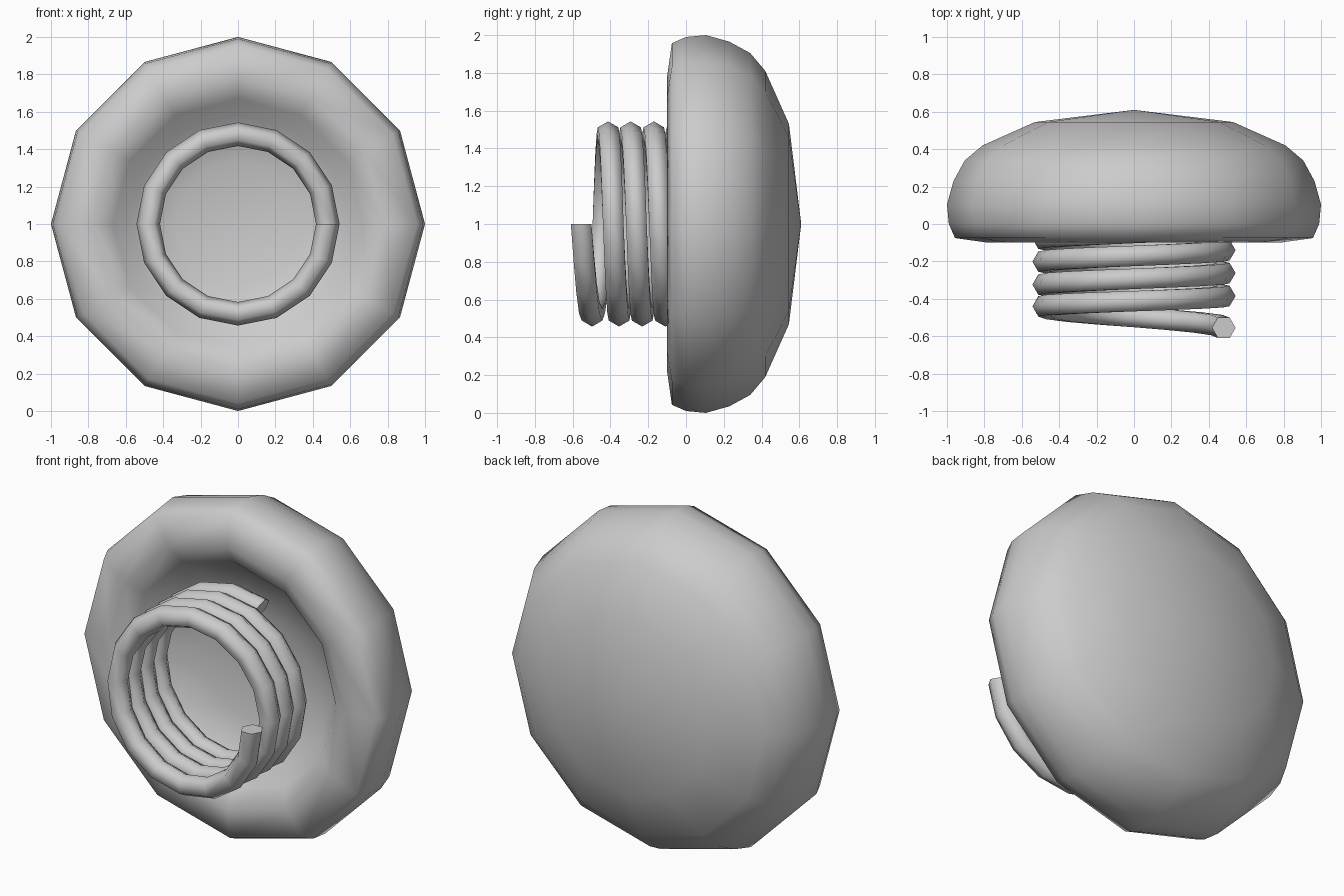
import bpy, bmesh
from math import cos, sin, pi, radians
from mathutils import Vector

if "Cube" in bpy.data.objects:
    bpy.data.objects.remove(bpy.data.objects["Cube"])


def finish(name, bm, angle):
    bmesh.ops.recalc_face_normals(bm, faces=bm.faces)
    mesh = bpy.data.meshes.new(name)
    bm.to_mesh(mesh)
    bm.free()
    ob = bpy.data.objects.new(name, mesh)
    bpy.context.collection.objects.link(ob)
    bpy.ops.object.select_all(action='DESELECT')
    ob.select_set(True)
    bpy.context.view_layer.objects.active = ob
    bpy.ops.object.shade_smooth_by_angle(angle=radians(angle))
    return ob


def bridge(bm, a, b):
    n = len(a)
    for i in range(n):
        bm.faces.new((a[i], a[(i + 1) % n], b[(i + 1) % n], b[i]))


# Domed cap: 12-sided lathe about the y axis, hollow on the front (radius, y)
profile = [(0.53, 0.545), (0.81, 0.42), (0.905, 0.34), (0.965, 0.23),
           (1.0, 0.105), (0.99, 0.0), (0.957, -0.075), (0.78, -0.1),
           (0.67, -0.04), (0.58, 0.06), (0.34, 0.13)]
bm = bmesh.new()
rings = [[bm.verts.new((r * cos(k * pi / 6), y, 1 + r * sin(k * pi / 6)))
          for k in range(12)] for r, y in profile]
for a, b in zip(rings, rings[1:]):
    bridge(bm, a, b)
for ring, y in ((rings[0], 0.61), (rings[-1], 0.15)):
    pole = bm.verts.new((0, y, 1))
    for k in range(12):
        bm.faces.new((ring[k], ring[(k + 1) % 12], pole))
finish("domed_cap", bm, 75)


# Coil spring: hexagonal tube swept along a helix, opened out at the free end
def coil_y(turn):
    if turn < 0.5:
        return -0.555 + 0.23 * turn
    if turn < 1:
        return -0.44 + 0.11 * (turn - 0.5)
    return -0.385 + 0.1225 * (turn - 1)


bm = bmesh.new()
tube = []
for i in range(62):
    t = -i * pi / 8
    out = Vector((cos(t), 0, sin(t)))
    centre = out * 0.48 + Vector((0, coil_y(i / 16), 1))
    tube.append([bm.verts.new(centre + out * 0.063 * cos(k * pi / 3)
                              + Vector((0, 0.063 * sin(k * pi / 3), 0)))
                 for k in range(6)])
for a, b in zip(tube, tube[1:]):
    bridge(bm, a, b)
bm.faces.new(tube[0])
bm.faces.new(tube[-1])
finish("coil_spring", bm, 75)
